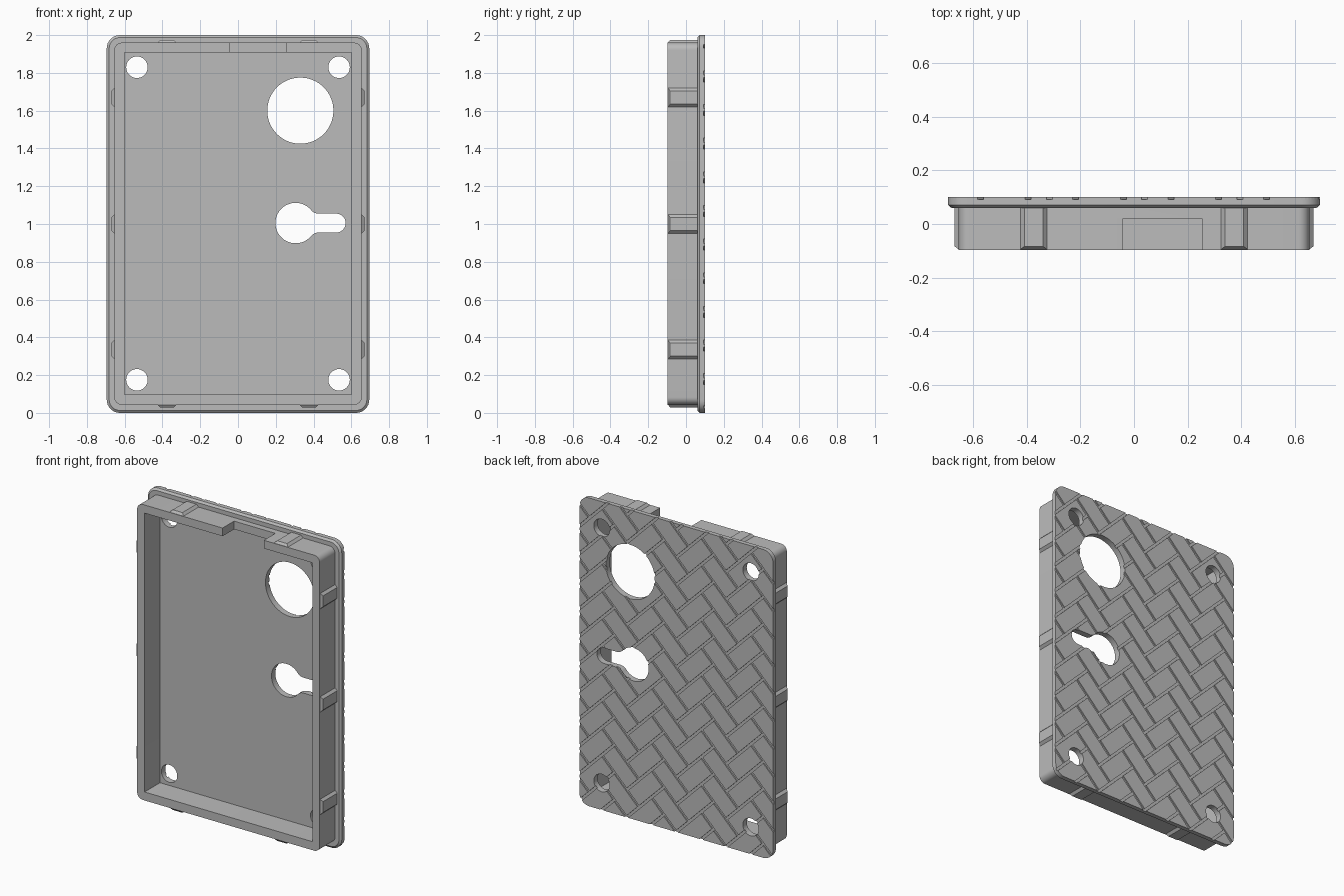
import bpy, bmesh, math
from mathutils import Matrix, Vector

if "Cube" in bpy.data.objects:
    bpy.data.objects.remove(bpy.data.objects["Cube"], do_unlink=True)

GREY = (0.5, 0.5, 0.5, 1)
grey = bpy.data.materials.new("plain_grey")
grey.use_nodes = True
grey.diffuse_color = GREY
grey.node_tree.nodes["Principled BSDF"].inputs["Base Color"].default_value = GREY


def finish(name, bm):
    bmesh.ops.recalc_face_normals(bm, faces=bm.faces)
    mesh = bpy.data.meshes.new(name)
    bm.to_mesh(mesh)
    bm.free()
    mesh.materials.append(grey)
    obj = bpy.data.objects.new(name, mesh)
    bpy.context.collection.objects.link(obj)
    return obj


def select(obj):
    bpy.ops.object.select_all(action='DESELECT')
    obj.select_set(True)
    bpy.context.view_layer.objects.active = obj


def boolean(obj, cutter, operation='DIFFERENCE'):
    mod = obj.modifiers.new("cut", 'BOOLEAN')
    mod.operation, mod.solver, mod.object = operation, 'EXACT', cutter
    select(obj)
    bpy.ops.object.modifier_apply(modifier=mod.name)


def arc(cx, cz, r, start, end, n):
    angles = [math.radians(start + (end - start) * i / n) for i in range(n + 1)]
    return [(cx + r * math.cos(a), cz + r * math.sin(a)) for a in angles]


def rounded_rect(half_x, low, high, r):
    return (arc(half_x - r, high - r, r, 0, 90, 8) + arc(r - half_x, high - r, r, 90, 180, 8)
            + arc(r - half_x, low + r, r, 180, 270, 8) + arc(half_x - r, low + r, r, 270, 360, 8))


def loft(bm, loops, ring=False):
    """Join (outline, y) loops; cap the ends, or wrap around as a ring."""
    rows = [[bm.verts.new((x, y, z)) for x, z in pts] for pts, y in loops]
    pairs = list(zip(rows, rows[1:])) + ([(rows[-1], rows[0])] if ring else [])
    for a, b in pairs:
        for i in range(len(a)):
            j = (i + 1) % len(a)
            bm.faces.new((a[i], a[j], b[j], b[i]))
    if not ring:
        bm.faces.new(rows[0])
        bm.faces.new(rows[-1])


def box(bm, low, high):
    low, high = Vector(low), Vector(high)
    return bmesh.ops.create_cube(bm, size=1, matrix=Matrix.Translation((low + high) / 2)
                                 @ Matrix.Diagonal((*(high - low), 1)))['verts']


def keyhole():
    # round opening blended into a side slot
    cx, cz, r, slot, fillet, end = 0.305, 1.005, 0.107, 0.05, 0.05, 0.52
    dx = math.sqrt((r + fillet) ** 2 - (slot + fillet) ** 2)
    turn = math.degrees(math.atan2(slot + fillet, dx))
    fx, fz = cx + dx, slot + fillet
    return (arc(cx, cz, r, turn, 360 - turn, 40)
            + arc(fx, cz - fz, fillet, 180 - turn, 90, 6)[1:]
            + arc(end, cz, slot, -90, 90, 14)
            + arc(fx, cz + fz, fillet, 270, 180 + turn, 6)[:-1])


# Hole cutters
bm = bmesh.new()
holes = [arc(x, z, 0.057, 0, 360, 32)[:-1] for x in (-0.535, 0.535) for z in (0.175, 1.83)]
holes += [arc(0.33, 1.6, 0.175, 0, 360, 64)[:-1], keyhole()]
for pts in holes:
    loft(bm, [(pts, 0), (pts, 0.2)])
hole_cutter = finish("hole_cutter", bm)

# Back plate with a bevelled front rim
PLATE_BACK, TREAD_BACK = 0.092, 0.1
outline = rounded_rect(0.695, 0, 2, 0.07)
bm = bmesh.new()
loft(bm, [(rounded_rect(0.682, 0.013, 1.987, 0.057), 0.06), (outline, 0.071), (outline, PLATE_BACK)])
plate = finish("back_plate", bm)
boolean(plate, hole_cutter)

# Herringbone tread on the back
bm = bmesh.new()
loft(bm, [(outline, PLATE_BACK - 0.0005), (outline, TREAD_BACK)])
tread = finish("back_tread", bm)
boolean(tread, hole_cutter)

W, GAP = 0.126, 0.008
bm = bmesh.new()
for i in range(-4, 14):
    for j in range(-3, 4):
        a, b = i + 2 * j, i - 2 * j
        for a0, b0, a1, b1 in ((a, b, a + 2, b + 1), (a, b + 1, a + 1, b + 3)):
            box(bm, (a0 * W + GAP, 0.05, b0 * W + GAP), (a1 * W - GAP, 0.15, b1 * W - GAP))
bmesh.ops.transform(bm, matrix=Matrix.Rotation(math.radians(-45), 4, 'Y'), verts=bm.verts)
tiles = finish("tile_cutter", bm)
boolean(tread, tiles, 'INTERSECT')

# Raised wall around the front, with a notch in the top
FRONT, ROOT = -0.098, 0.065
outer = rounded_rect(0.655, 0.043, 1.96, 0.04)
inner = rounded_rect(0.602, 0.098, 1.907, 0.002)
bm = bmesh.new()
loft(bm, [(outer, ROOT), (outer, FRONT), (inner, FRONT), (inner, ROOT)], ring=True)
wall = finish("front_wall", bm)
bm = bmesh.new()
box(bm, (-0.042, -0.2, 1.85), (0.254, 0.02, 2.05))
notch = finish("notch_cutter", bm)
boolean(wall, notch)

for cutter in (hole_cutter, tiles, notch):
    bpy.data.objects.remove(cutter, do_unlink=True)


def rib(name, x, z, angle):
    """Tapered snap rib whose raised side points along the given angle."""
    bm = bmesh.new()
    for v in box(bm, (-0.004, FRONT, -0.054), (0.015, ROOT, 0.054)):
        if v.co.x > 0:
            v.co.z *= 0.65
            if v.co.y < 0:
                v.co.y += 0.014
    place = Matrix.Translation((x, 0, z)) @ Matrix.Rotation(math.radians(-angle), 4, 'Y')
    bmesh.ops.transform(bm, matrix=place, verts=bm.verts)
    finish(name, bm)


# Snap ribs on all four sides
for z in (0.335, 1.0, 1.67):
    rib("left_rib", 0.655, z, 0)
    rib("right_rib", -0.655, z, 180)
for x in (-0.375, 0.375):
    rib("top_rib", x, 1.96, 90)
    rib("bottom_rib", x, 0.043, 270)

for obj in (plate, wall):
    select(obj)
    bpy.ops.object.shade_smooth_by_angle(angle=math.radians(30))
